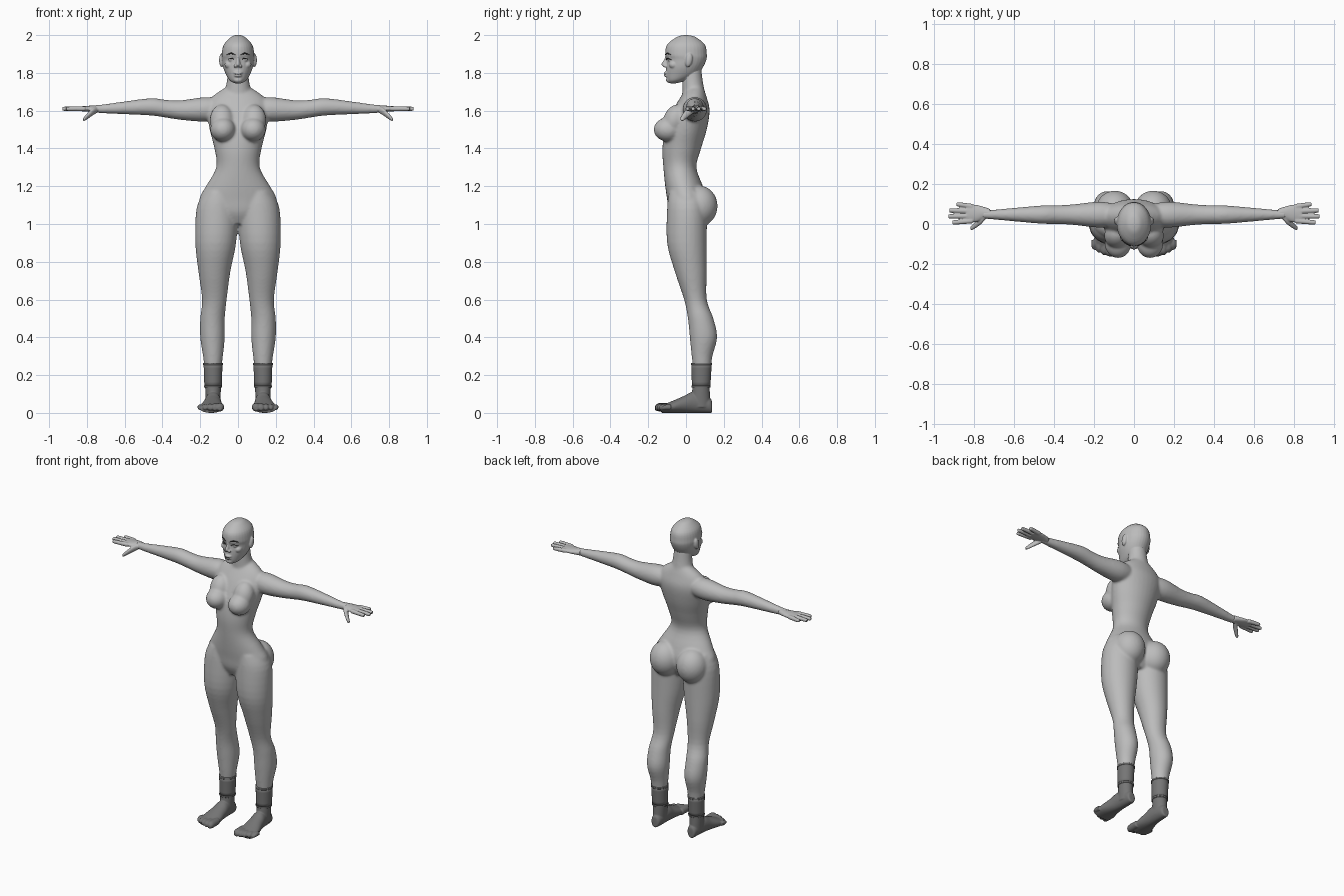
import bpy, bmesh, math
from mathutils import Matrix

default = bpy.data.objects.get("Cube")
if default:
    bpy.data.objects.remove(default, do_unlink=True)


def make_material(name, value):
    material = bpy.data.materials.new(name)
    material.use_nodes = True
    color = (value, value, value, 1)
    material.diffuse_color = color
    material.node_tree.nodes["Principled BSDF"].inputs["Base Color"].default_value = color
    return material


skin = make_material("light grey skin", .5)
fabric = make_material("dark grey sock", .18)
dark = make_material("near black", .04)
X, Y, Z = range(3)


def blend(before, start, end, after, t):
    """Smooth curve from start to end, shaped by the neighbouring values."""
    leave, arrive = (end - before) / 2, (after - start) / 2
    bend = start - end
    return (start + leave * t + (-3 * bend - 2 * leave - arrive) * t**2
            + (2 * bend + leave + arrive) * t**3)


def loft(bm, axis, rings, grow=0, sides=32, steps=4):
    """Skin of ellipses; each ring is a position, then low and high extents on the other axes."""
    last = len(rings) - 1
    samples = []
    for i in range(last):
        before, after = rings[max(i - 1, 0)], rings[min(i + 2, last)]
        for step in range(steps):
            samples.append([blend(*values, step / steps)
                            for values in zip(before, rings[i], rings[i + 1], after)])
    samples.append(rings[last])
    loops = []
    for position, left, right, low, high in samples:
        loop = []
        for side in range(sides):
            angle = math.tau * side / sides
            point = [(left + right) / 2 + ((right - left) / 2 + grow) * math.cos(angle),
                     (low + high) / 2 + ((high - low) / 2 + grow) * math.sin(angle)]
            point.insert(axis, position)
            loop.append(bm.verts.new(point))
        loops.append(loop)
    for lower, upper in zip(loops, loops[1:]):
        for side in range(sides):
            following = (side + 1) % sides
            bm.faces.new((lower[side], lower[following], upper[following], upper[side]))
    bm.faces.new(loops[0])
    bm.faces.new(loops[last * steps])


def tube(bm, axis, points):
    """Round loft; each point is a position, two centre values and a radius."""
    loft(bm, axis, [(p, u - r, u + r, v - r, v + r) for p, u, v, r in points])


def centred(rows):
    """Rings symmetric in x from height, half width, front and back."""
    return [(height, -width, width, front, back) for height, width, front, back in rows]


def blob(bm, center, radii, tilt=0):
    matrix = (Matrix.Translation(center) @ Matrix.Rotation(tilt, 4, "X")
              @ Matrix.Diagonal((*radii, 1)))
    bmesh.ops.create_uvsphere(bm, u_segments=32, v_segments=20, radius=1, matrix=matrix)


def finish(name, bm, material, voxel=0, smoothing=0, mirrored=True):
    bmesh.ops.recalc_face_normals(bm, faces=bm.faces[:])
    for face in bm.faces:
        face.smooth = True
    mesh = bpy.data.meshes.new(name)
    bm.to_mesh(mesh)
    bm.free()
    mesh.materials.append(material)
    obj = bpy.data.objects.new(name, mesh)
    bpy.context.collection.objects.link(obj)
    if mirrored:
        mirror = obj.modifiers.new("both_sides", "MIRROR")
        mirror.use_mirror_merge = False
    if voxel:
        fuse = obj.modifiers.new("fuse", "REMESH")
        fuse.mode = "VOXEL"
        fuse.voxel_size = voxel
        fuse.use_smooth_shade = True
        soften = obj.modifiers.new("soften", "SMOOTH")
        soften.factor = .5
        soften.iterations = smoothing


# Torso and neck
body = bmesh.new()
loft(body, Z, centred([
    (1.73, .055, .01, .09), (1.67, .14, -.03, .11), (1.6, .165, -.07, .125),
    (1.5, .15, -.11, .11), (1.4, .125, -.125, .08), (1.3, .115, -.12, .055),
    (1.2, .17, -.11, .09), (1.13, .205, -.1, .11), (1.06, .18, -.09, .1), (1, .09, -.06, .07)]))
neck = centred([(1.83, .053, -.02, .08), (1.75, .06, -.02, .09), (1.65, .08, -.02, .11)])
loft(body, Z, neck)

# Chest and seat
blob(body, (.08, -.095, 1.5), (.067, .076, .064))
blob(body, (.085, -.06, 1.55), (.064, .06, .085), tilt=-.35)
blob(body, (.096, .07, 1.095), (.096, .097, .108))

# Legs
loft(body, Z, [
    (1.17, .02, .18, -.09, .1), (1.08, 0, .22, -.1, .11), (.9, .01, .226, -.1, .11),
    (.75, .04, .21, -.06, .11), (.6, .06, .19, -.01, .11), (.5, .07, .2, .01, .145),
    (.4, .07, .2, .02, .165), (.3, .08, .185, .03, .14), (.22, .09, .175, .04, .13)])

# Arms
arm_y = .047
tube(body, X, [(x, arm_y, height, radius) for x, height, radius in [
    (.08, 1.61, .05), (.17, 1.607, .065), (.3, 1.603, .052), (.38, 1.61, .047),
    (.46, 1.62, .046), (.6, 1.615, .034), (.7, 1.61, .025), (.76, 1.61, .02)]])
finish("body", body, skin, voxel=.0075, smoothing=8)

# Hands: palm, four fingers and thumb
hand = bmesh.new()
palm_z = 1.61
loft(hand, X, [(x, front, back, palm_z - half, palm_z + half) for x, front, back, half in [
    (.72, .025, .075, .02), (.75, .025, .085, .018), (.79, .01, .096, .016), (.84, .008, .098, .012)]])
for finger, tip in enumerate((.91, .93, .925, .89)):
    root, end = .016 + .024 * finger, .008 + .03 * finger
    tube(hand, X, [(.81, root, palm_z, .013), (tip - .01, end, palm_z, .011),
                   (tip, end, palm_z, .006)])
tube(hand, X, [(.745, .04, 1.606, .016), (.77, .016, 1.594, .02),
               (.81, -.017, 1.56, .013), (.82, -.02, 1.552, .007)])
finish("hands", hand, skin, voxel=.004, smoothing=2)

# Feet: ankle, sole and toes
foot = bmesh.new()
ankle = (.14, .09, .174, .035, .125)
loft(foot, Z, [(.2, *ankle[1:]), ankle, (.03, .095, .17, .02, .13)])
loft(foot, Y, [(y, inner, outer, 0, top) for y, inner, outer, top in [
    (.138, .12, .146, .05), (.125, .1, .16, .08), (.04, .09, .174, .11),
    (-.01, .086, .184, .09), (-.07, .08, .2, .064), (-.13, .085, .2, .04)]])
for toe in range(5):
    x, tip, radius = .096 + .026 * toe, -.164 + .0023 * toe**2, .022 - .002 * toe
    tube(foot, Y, [(-.08, x, .03, radius), (tip + .02, x, .03, radius),
                   (tip, x, .025, radius / 2)])
finish("feet", foot, fabric, voxel=.004, smoothing=3)

# Socks, with a rolled band at each end
socks = bmesh.new()
cuff = (.26, .086, .178, .033, .132)
loft(socks, Z, [cuff, ankle], grow=.004)
for height, *extents in (cuff, ankle):
    loft(socks, Z, [(height + offset, *extents) for offset in (.004, -.006)], grow=.006)
finish("socks", socks, fabric)

# Skull
head = bmesh.new()
loft(head, Z, centred([
    (2, .01, -.01, .01), (1.99, .037, -.048, .05), (1.95, .075, -.1, .1),
    (1.9, .086, -.11, .11), (1.87, .085, -.102, .108), (1.83, .079, -.105, .09),
    (1.79, .063, -.106, .06), (1.76, .044, -.1, 0), (1.745, .02, -.088, -.05)]))
loft(head, Z, neck[:2], grow=-.002)

# Nose, lips, chin, cheeks, eyelids and ears
nose_root = -.07
loft(head, Z, centred([
    (1.9, .01, -.109, nose_root), (1.875, .009, -.114, nose_root),
    (1.845, .014, -.131, nose_root), (1.832, .013, -.116, nose_root)]))
blob(head, (.014, -.11, 1.836), (.009, .011, .008))
for height, width in ((1.8, .024), (1.786, .021)):
    blob(head, (0, -.103, height), (width, .014, .008))
blob(head, (0, -.09, 1.763), (.024, .016, .016))
blob(head, (.047, -.064, 1.843), (.024, .026, .022))
blob(head, (.036, -.084, 1.87), (.016, .013, .011))
blob(head, (.087, .015, 1.867), (.013, .019, .036), tilt=-.2)
finish("head", head, skin, voxel=.004, smoothing=3)


def face_line(name, depth, start, end, height, arch, half, mirrored=True):
    """Thin arched line that follows the curve of the face."""
    bm = bmesh.new()
    rings = []
    for step in range(7):
        x = start + (end - start) * step / 6
        swell = math.sin(math.pi * (step + .5) / 7)
        y = -depth * math.sqrt(1 - (x / .086) ** 2)
        z = height + arch * swell
        rings.append((x, y - .004, y + .004, z - half * swell, z + half * swell))
    loft(bm, X, rings, sides=12)
    finish(name, bm, dark, mirrored=mirrored)


# Painted face lines
face_line("brows", .11, .014, .06, 1.893, .01, .004)
face_line("lashes", .106, .018, .056, 1.868, .009, .003)
face_line("mouth_line", .114, -.018, .018, 1.792, .001, .001, mirrored=False)
